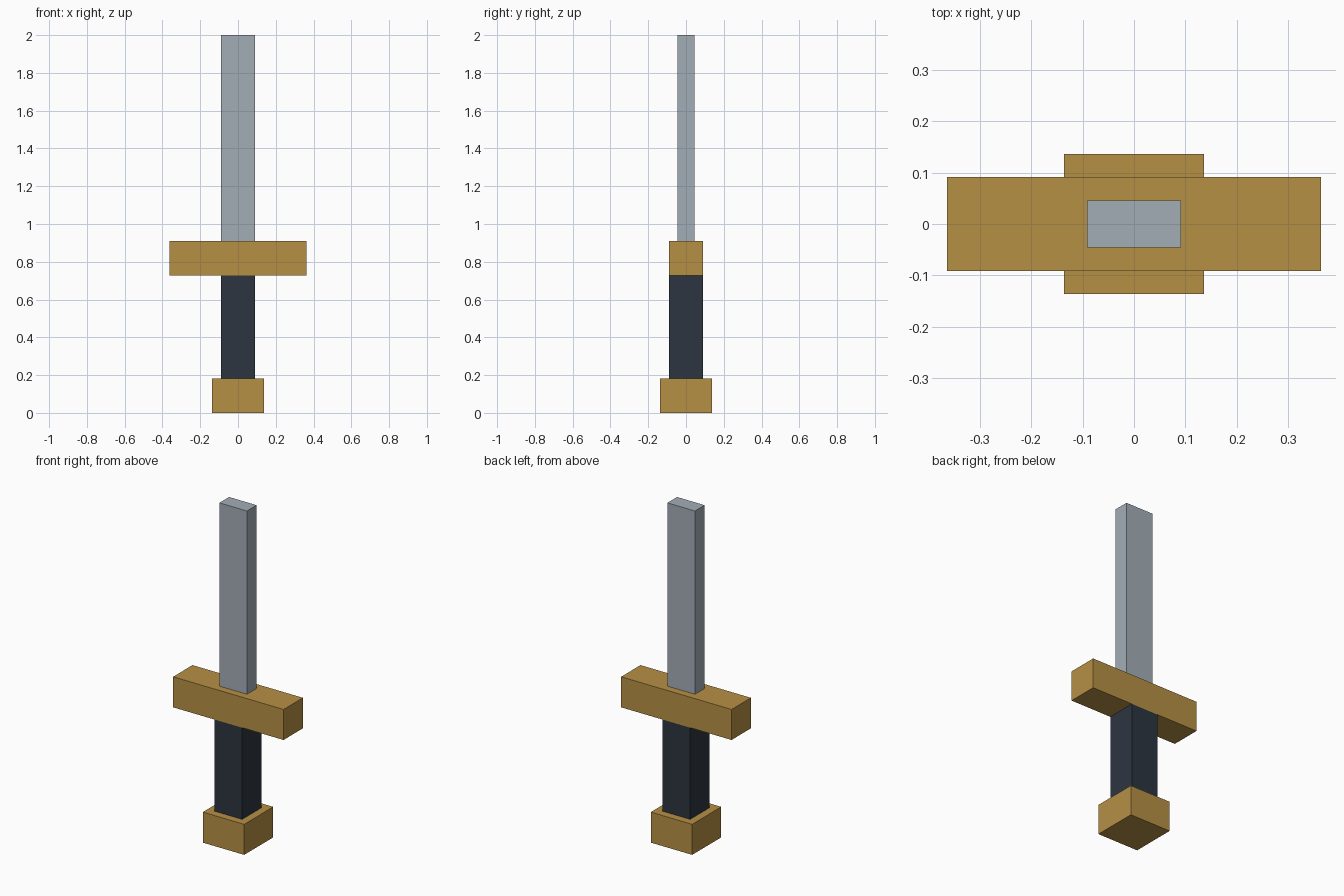
import bpy

default = bpy.data.objects.get("Cube")
if default:
    bpy.data.objects.remove(default, do_unlink=True)


def make_material(name, rgb):
    mat = bpy.data.materials.new(name)
    mat.use_nodes = True
    color = (*rgb, 1.0)
    mat.diffuse_color = color
    shader = next(n for n in mat.node_tree.nodes if n.type == "BSDF_PRINCIPLED")
    shader.inputs["Base Color"].default_value = color
    return mat


gold = make_material("gold", (0.47, 0.28, 0.06))
steel = make_material("steel", (0.37, 0.42, 0.47))
dark_wrap = make_material("dark_wrap", (0.026, 0.036, 0.051))

# The sword is laid out on a block grid, eleven blocks tall
UNIT = 2 / 11


def add_block(name, width, depth, bottom, top, mat):
    """Box centred on the z axis, sized in blocks."""
    bpy.ops.mesh.primitive_cube_add(size=1, location=(0, 0, (bottom + top) / 2 * UNIT))
    block = bpy.context.object
    block.name = block.data.name = name
    block.scale = (width * UNIT, depth * UNIT, (top - bottom) * UNIT)
    bpy.ops.object.transform_apply(location=False, rotation=False, scale=True)
    block.data.materials.append(mat)
    return block


# Parts from the bottom up
add_block("pommel", 1.5, 1.5, 0, 1, gold)
add_block("grip", 1, 1, 1, 4, dark_wrap)
add_block("crossguard", 4, 1, 4, 5, gold)
add_block("blade", 1, 0.5, 5, 11, steel)
